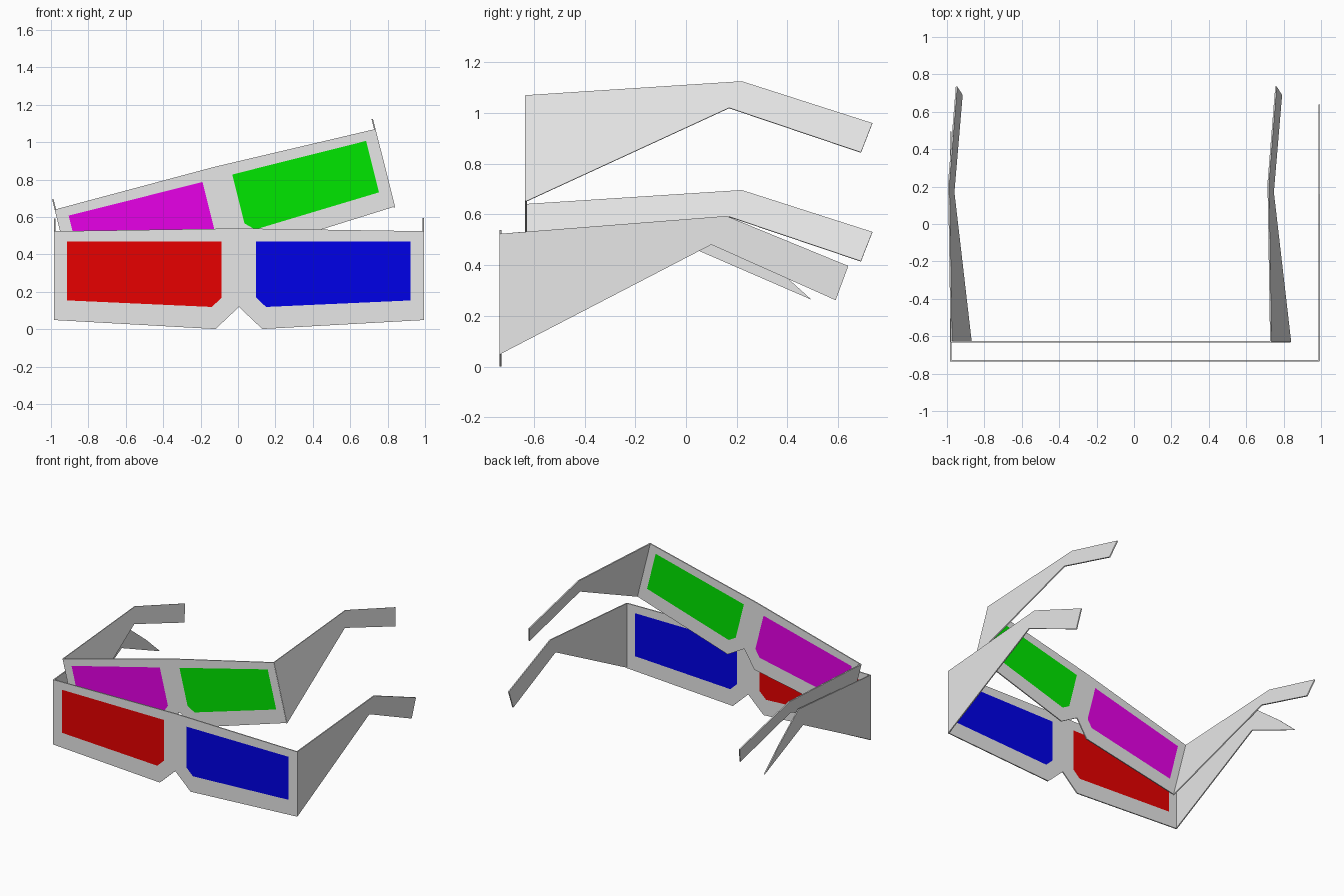
import bpy, bmesh
from math import radians
from mathutils import Matrix, Vector

if "Cube" in bpy.data.objects:
    bpy.data.objects.remove(bpy.data.objects["Cube"])

CARD = 0.008  # thickness of the card


def material(name, color):
    m = bpy.data.materials.new(name)
    m.use_nodes = True
    m.diffuse_color = color
    m.node_tree.nodes["Principled BSDF"].inputs["Base Color"].default_value = color
    return m


grey = material("card grey", (0.8, 0.8, 0.8, 1))
red = material("lens red", (0.8, 0, 0, 1))
blue = material("lens blue", (0, 0, 0.8, 1))
green = material("lens green", (0, 0.8, 0, 1))
magenta = material("lens magenta", (0.8, 0, 0.8, 1))


def card(name, loops, place, mat):
    """Flat sheet bounded by an outline and optional holes, then thickened."""
    bm = bmesh.new()
    for loop in loops:
        verts = [bm.verts.new(place @ Vector(p)) for p in loop]
        for a, b in zip(verts, verts[1:] + verts[:1]):
            bm.edges.new((a, b))
    bmesh.ops.triangle_fill(bm, edges=bm.edges[:], use_beauty=True)
    bmesh.ops.recalc_face_normals(bm, faces=bm.faces[:])
    bmesh.ops.dissolve_limit(bm, angle_limit=radians(1), verts=bm.verts[:],
                             edges=[e for e in bm.edges if len(e.link_faces) == 2])
    mesh = bpy.data.meshes.new(name)
    bm.to_mesh(mesh)
    bm.free()
    mesh.materials.append(mat)
    obj = bpy.data.objects.new(name, mesh)
    bpy.context.collection.objects.link(obj)
    mod = obj.modifiers.new("thickness", "SOLIDIFY")
    mod.thickness = CARD
    mod.offset = 0


# Half outlines as (x, z), measured from the middle of the top edge
HALF_FRAME = [(0, 0.015), (0.988, 0), (0.988, -0.475), (0.125, -0.523), (0, -0.405)]
LENS = [(0.092, -0.055), (0.918, -0.055), (0.918, -0.37), (0.145, -0.405), (0.092, -0.355)]


def glasses(name, place, y, right_lens, left_lens, right_arm, left_arm):
    outline = HALF_FRAME + [(-x, z) for x, z in HALF_FRAME[-2:0:-1]]
    frame = [(x, y, z) for x, z in outline]
    left = [(x, y, z) for x, z in LENS]
    right = [(-x, y, z) for x, z in LENS]
    card(name + "_frame", [frame, left, right], place, grey)
    card(name + "_left_lens", [left], place, left_lens)
    card(name + "_right_lens", [right], place, right_lens)
    for side, sign, arm in (("left", 1, left_arm), ("right", -1, right_arm)):
        path = [(sign * 0.986, ay, az) for ay, az in arm]
        card(f"{name}_{side}_arm", [path], place, grey)


# Arm profiles as (y, z), from the top of the hinge around to its bottom
front_arm = [(-0.733, 0), (0.16, 0.07), (0.64, -0.127), (0.59, -0.262),
             (0.10, -0.043), (-0.733, -0.475)]
bent_arm = [(-0.733, 0), (0.10, 0.068), (0.33, -0.112), (0.495, -0.26),
            (0.05, -0.067), (-0.733, -0.475)]
rear_arm = [(-0.632, 0), (0.22, 0.063), (0.735, -0.126), (0.69, -0.258),
            (0.17, -0.057), (-0.632, -0.48)]

# Upright pair in front
glasses("front_pair", Matrix.Translation((0.005, 0, 0.524)), -0.731,
        red, blue, bent_arm, front_arm)

# Smaller tilted pair behind
tilted = (Matrix.Translation((-0.1225, 0, 0.855))
          @ Matrix.Rotation(radians(-14.1), 4, "Y")
          @ Matrix.Diagonal((0.893, 1, 0.9, 1)))
glasses("rear_pair", tilted, -0.63, magenta, green, rear_arm, rear_arm)
